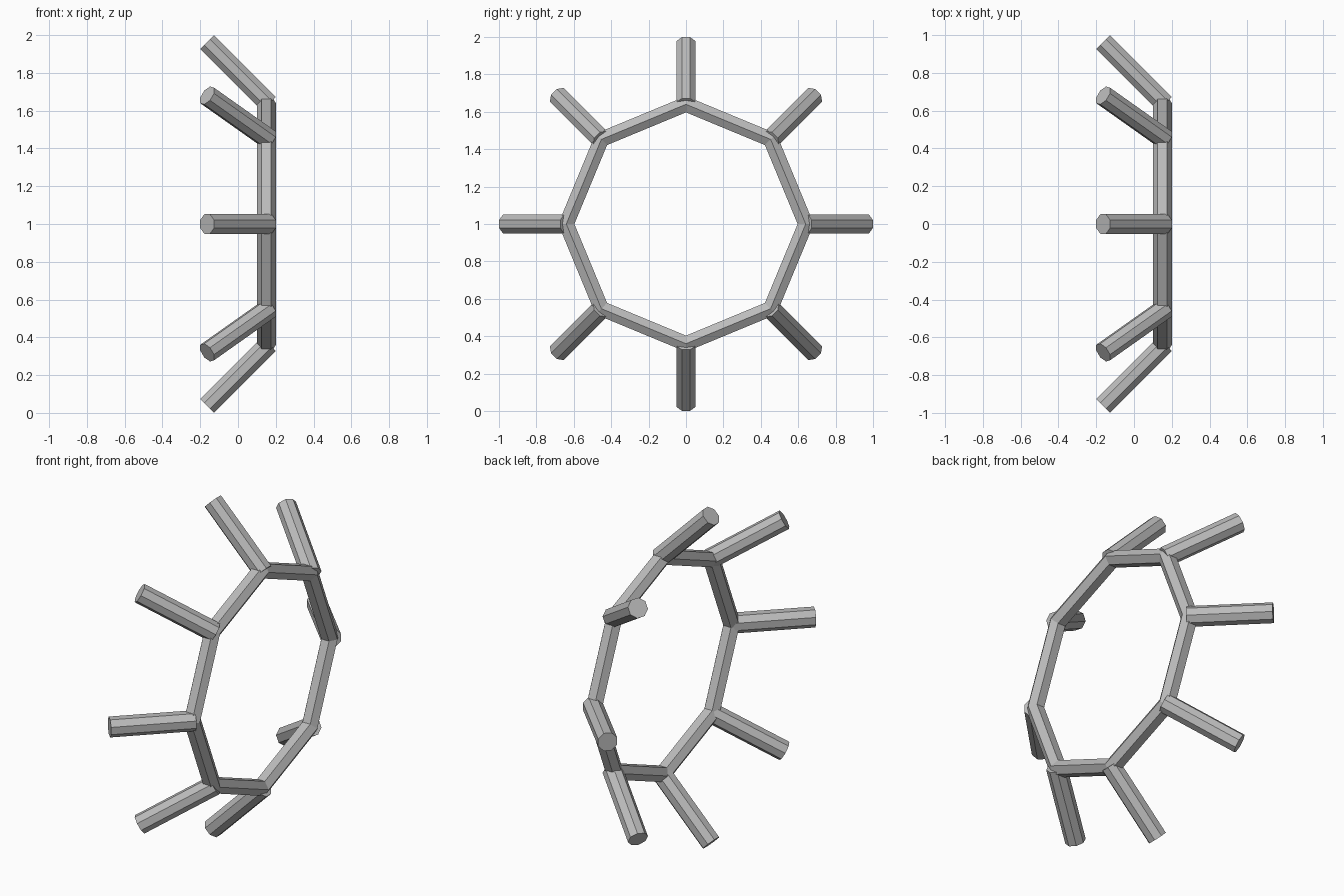
import bpy, bmesh
from math import pi, sin, cos, radians, sqrt
from mathutils import Matrix

cube = bpy.data.objects.get("Cube")
if cube:
    bpy.data.objects.remove(cube, do_unlink=True)

SIDES = 8           # corners of the ring, one spoke at each
CENTRE = Matrix.Translation((0, 0, 1))

grey = bpy.data.materials.new("mid_grey")
grey.use_nodes = True
colour = (0.5, 0.5, 0.5, 1)
grey.diffuse_color = colour
grey.node_tree.nodes["Principled BSDF"].inputs["Base Color"].default_value = colour


def add_object(name, bm):
    bmesh.ops.recalc_face_normals(bm, faces=bm.faces)
    mesh = bpy.data.meshes.new(name)
    bm.to_mesh(mesh)
    bm.free()
    mesh.materials.append(grey)
    obj = bpy.data.objects.new(name, mesh)
    bpy.context.collection.objects.link(obj)
    return obj


# Ring: six-sided tube mitred round an octagon facing +x
def build_ring(radius=0.64, tube=0.05, offset=0.15, tube_sides=6):
    bm = bmesh.new()
    loops = []
    for i in range(SIDES):
        a = 2 * pi * i / SIDES
        loop = []
        for j in range(tube_sides):
            b = 2 * pi * j / tube_sides
            r = radius + tube * sin(b)
            loop.append(bm.verts.new((offset + tube * cos(b), r * sin(a), 1 + r * cos(a))))
        loops.append(loop)
    for i in range(SIDES):
        p, q = loops[i], loops[(i + 1) % SIDES]
        for j in range(tube_sides):
            k = (j + 1) % tube_sides
            bm.faces.new((p[j], p[k], q[k], q[j]))
    add_object("ring", bm)


# Spoke: eight-sided rod leaning outwards and away from the ring
def build_spoke(index, radius=0.056, length=0.462, middle=0.799):
    bm = bmesh.new()
    place = (CENTRE
             @ Matrix.Rotation(2 * pi * index / SIDES, 4, 'X')
             @ Matrix.Translation((0, 0, middle))
             @ Matrix.Rotation(radians(-45), 4, 'Y')
             @ Matrix.Rotation(pi / 8, 4, 'Z'))
    bmesh.ops.create_cone(bm, cap_ends=True, segments=8, radius1=radius,
                          radius2=radius, depth=length, matrix=place)
    add_object(f"spoke_{index + 1}", bm)


build_ring()
for n in range(SIDES):
    build_spoke(n)
